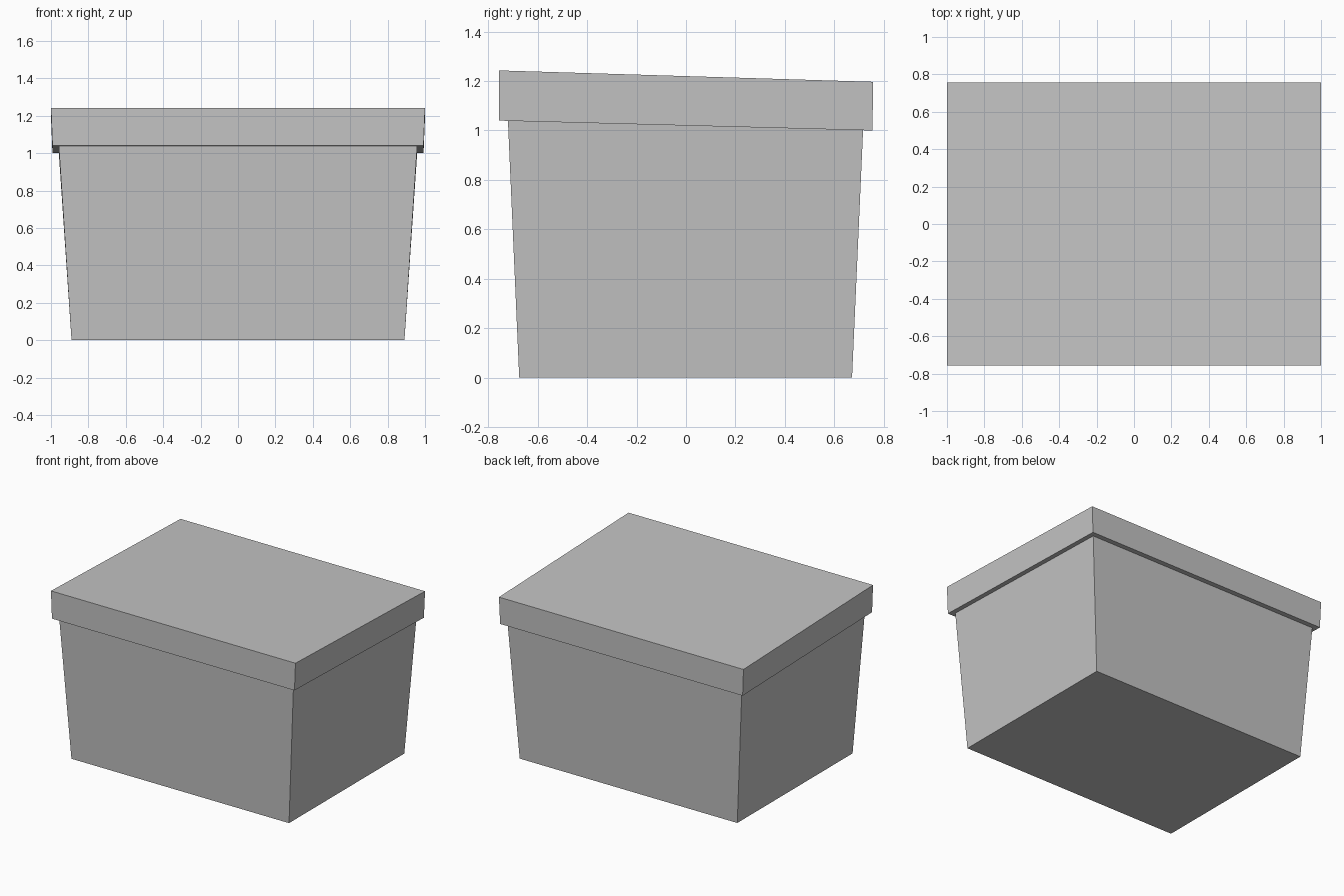
import bpy
import bmesh

cube = bpy.data.objects.get("Cube")
if cube:
    bpy.data.objects.remove(cube, do_unlink=True)

GREY = (0.55, 0.55, 0.55, 1.0)
grey = bpy.data.materials.new("plain_grey")
grey.use_nodes = True
grey.diffuse_color = GREY
grey.node_tree.nodes["Principled BSDF"].inputs["Base Color"].default_value = GREY


def tapered_block(name, bottom, top):
    """Each end is (half width, front y, back y, front z, back z)."""
    bm = bmesh.new()
    bmesh.ops.create_cube(bm, size=2)
    for v in bm.verts:
        half, y_front, y_back, z_front, z_back = top if v.co.z > 0 else bottom
        at_front = v.co.y < 0
        v.co = (half * v.co.x,
                y_front if at_front else y_back,
                z_front if at_front else z_back)
    mesh = bpy.data.meshes.new(name)
    bm.to_mesh(mesh)
    bm.free()
    mesh.materials.append(grey)
    obj = bpy.data.objects.new(name, mesh)
    bpy.context.collection.objects.link(obj)
    return obj


# Box body, flaring upward and ending just inside the lid
tapered_block("box_body",
              (0.89, -0.675, 0.672, 0.0, 0.0),
              (0.96, -0.722, 0.718, 1.07, 1.03))

# Overhanging lid, sloping down to the back
tapered_block("box_lid",
              (0.992, -0.757, 0.755, 1.04, 1.0),
              (1.0, -0.757, 0.757, 1.243, 1.197))
